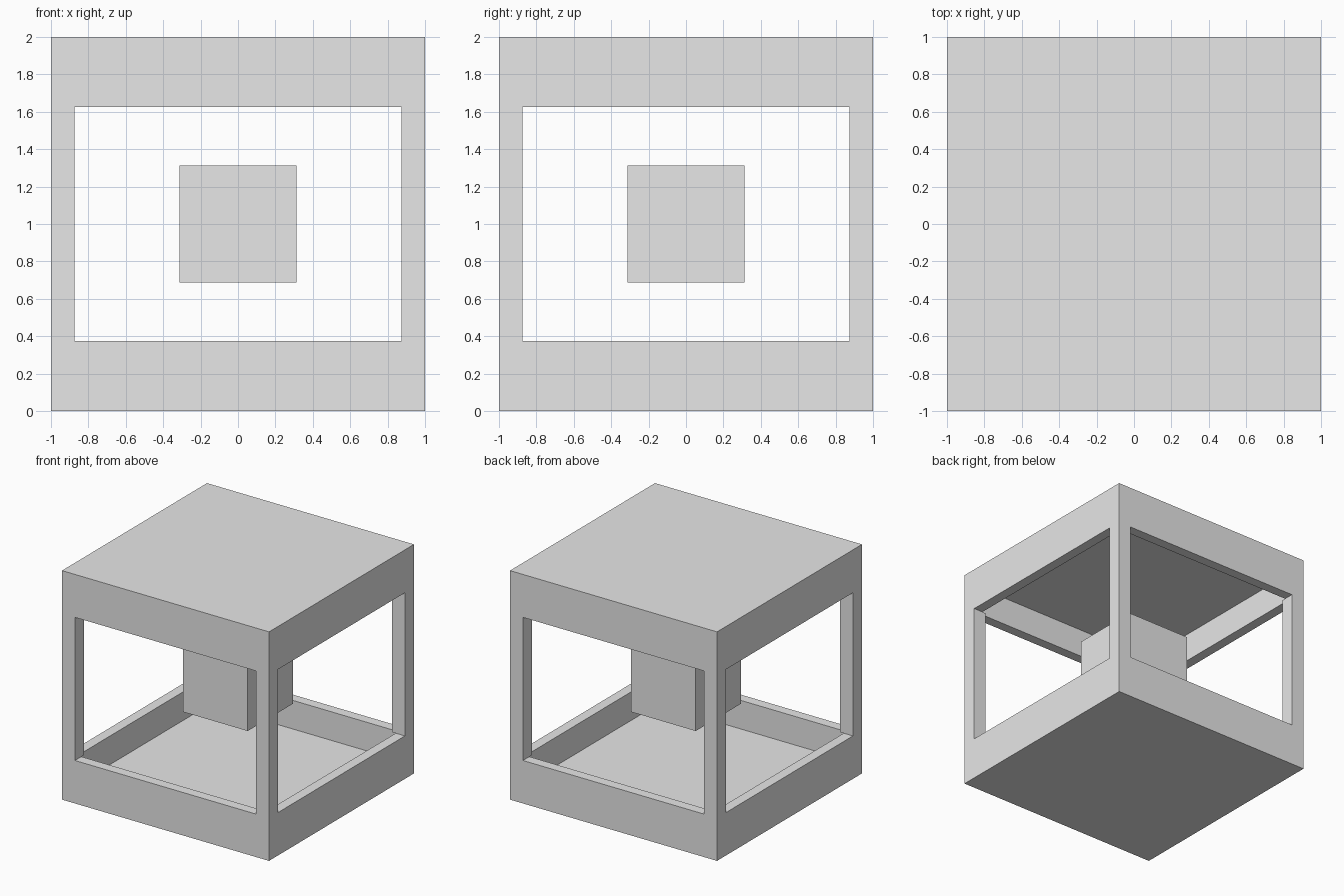
import bpy, bmesh
from mathutils import Matrix, Vector

cube = bpy.data.objects.get("Cube")
if cube:
    bpy.data.objects.remove(cube, do_unlink=True)

WALL = 0.125      # thickness of walls, floor and posts
TRAY = 0.375      # height of the base tray and the lid
SIZE = 2.0

grey = bpy.data.materials.new("light_grey")
grey.use_nodes = True
colour = (0.8, 0.8, 0.8, 1.0)
grey.diffuse_color = colour
grey.node_tree.nodes["Principled BSDF"].inputs["Base Color"].default_value = colour


def new_box(size, centre):
    bm = bmesh.new()
    bmesh.ops.create_cube(bm, size=1.0)
    bmesh.ops.scale(bm, vec=size, verts=bm.verts)
    bmesh.ops.translate(bm, vec=centre, verts=bm.verts)
    return bm


def finish(bm, name):
    bmesh.ops.recalc_face_normals(bm, faces=bm.faces)
    mesh = bpy.data.meshes.new(name)
    bm.to_mesh(mesh)
    bm.free()
    mesh.materials.append(grey)
    obj = bpy.data.objects.new(name, mesh)
    bpy.context.collection.objects.link(obj)
    return obj


def make_tray(name, flipped=False):
    """Shallow open box; flipped upside down it becomes the lid."""
    bm = new_box((SIZE, SIZE, TRAY), (0, 0, TRAY / 2))
    rim = max(bm.faces, key=lambda f: f.calc_center_median().z)
    bmesh.ops.inset_region(bm, faces=[rim], thickness=WALL)
    floor = bmesh.ops.extrude_discrete_faces(bm, faces=[rim])["faces"][0]
    bmesh.ops.translate(bm, vec=(0, 0, WALL - TRAY), verts=floor.verts)
    if flipped:
        turn = Matrix.Translation(Vector((0, 0, SIZE))) @ Matrix.Diagonal((1, 1, -1, 1))
        bmesh.ops.transform(bm, matrix=turn, verts=bm.verts)
    return finish(bm, name)


def make_post(name, sx, sy):
    """Corner post, open where it meets the tray and the lid."""
    offset = (SIZE - WALL) / 2
    bm = new_box((WALL, WALL, SIZE - 2 * TRAY), (sx * offset, sy * offset, SIZE / 2))
    bmesh.ops.recalc_face_normals(bm, faces=bm.faces)
    caps = [f for f in bm.faces if abs(f.normal.z) > 0.5]
    bmesh.ops.delete(bm, geom=caps, context="FACES_ONLY")
    return finish(bm, name)


# Hollow base and matching lid
make_tray("base_tray")
make_tray("lid", flipped=True)

# Four corner posts
for side, sx in (("left", 1), ("right", -1)):
    for end, sy in (("front", -1), ("back", 1)):
        make_post(f"{end}_{side}_post", sx, sy)

# Floating block in the middle
core = 0.625
finish(new_box((core, core, core), (0, 0, SIZE / 2)), "core_block")
